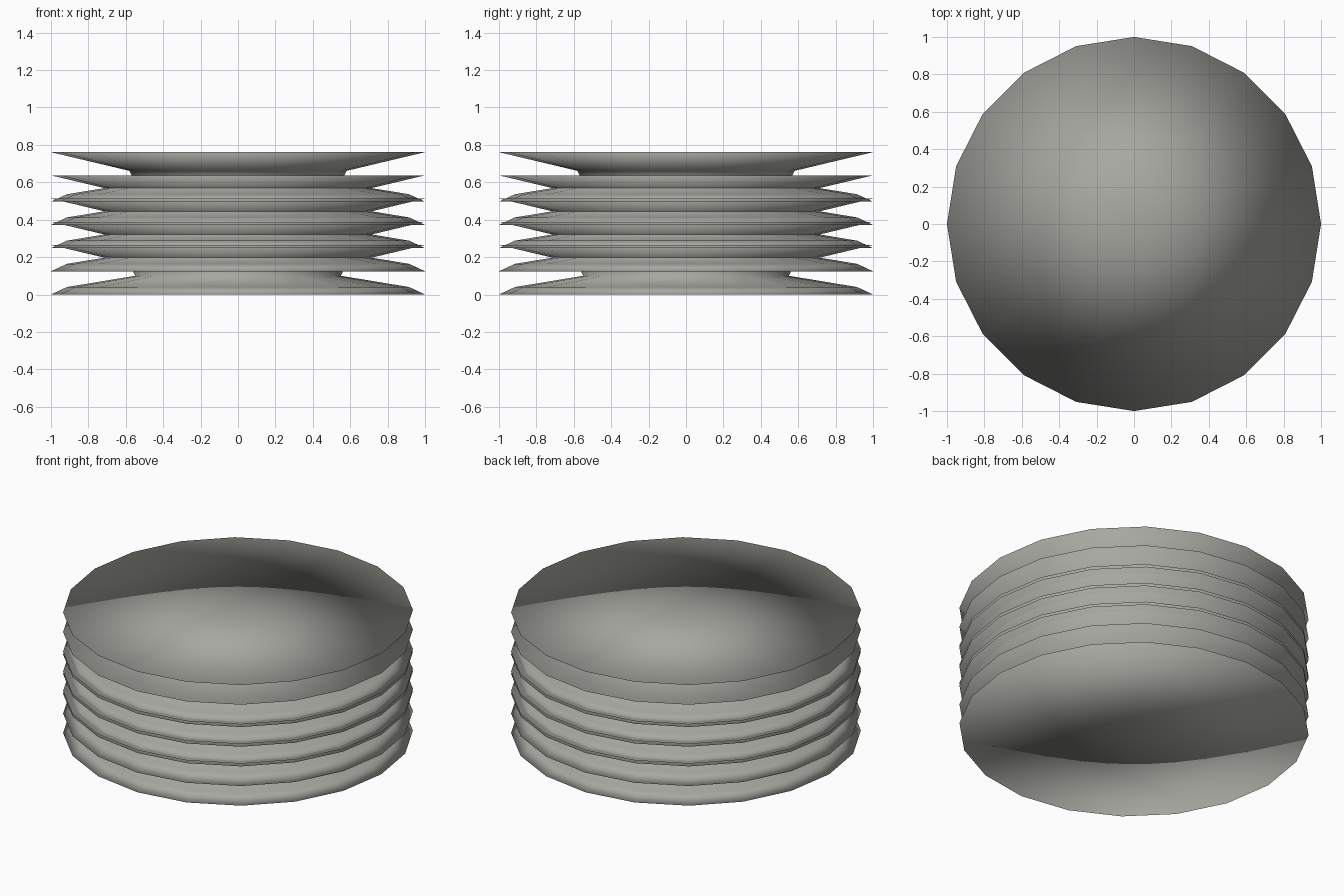
import bpy, bmesh
from math import cos, sin, tau

if "Cube" in bpy.data.objects:
    bpy.data.objects.remove(bpy.data.objects["Cube"], do_unlink=True)

SIDES = 20
UNITS = 5
STEP = 0.124
# Waisted disc outline, bottom to top: radius, height
PROFILE = [(1, 0), (0.915, 0.04), (0.55, 0.1), (0.58, 0.165), (1, 0.265)]

grey = bpy.data.materials.new("warm_grey")
grey.use_nodes = True
colour = (0.39, 0.39, 0.36, 1)
grey.diffuse_color = colour
grey.node_tree.nodes["Principled BSDF"].inputs["Base Color"].default_value = colour


def waisted_disc(name, base):
    """Lathe the outline and close both ends with a triangle fan."""
    bm = bmesh.new()
    rings = [[bm.verts.new((r * cos(tau * i / SIDES), r * sin(tau * i / SIDES), z))
              for i in range(SIDES)] for r, z in PROFILE]
    bottom = bm.verts.new((0, 0, PROFILE[0][1]))
    top = bm.verts.new((0, 0, PROFILE[-1][1]))
    for i in range(SIDES):
        j = (i + 1) % SIDES
        for low, high in zip(rings, rings[1:]):
            bm.faces.new((low[i], low[j], high[j], high[i]))
        bm.faces.new((bottom, rings[0][j], rings[0][i]))
        bm.faces.new((top, rings[-1][i], rings[-1][j]))
    for face in bm.faces:
        face.smooth = True
    mesh = bpy.data.meshes.new(name)
    bm.to_mesh(mesh)
    bm.free()
    mesh.materials.append(grey)
    obj = bpy.data.objects.new(name, mesh)
    obj.location.z = base
    bpy.context.collection.objects.link(obj)


# Overlapping stack
for n in range(UNITS):
    waisted_disc(f"waisted_disc_{n + 1}", n * STEP)
